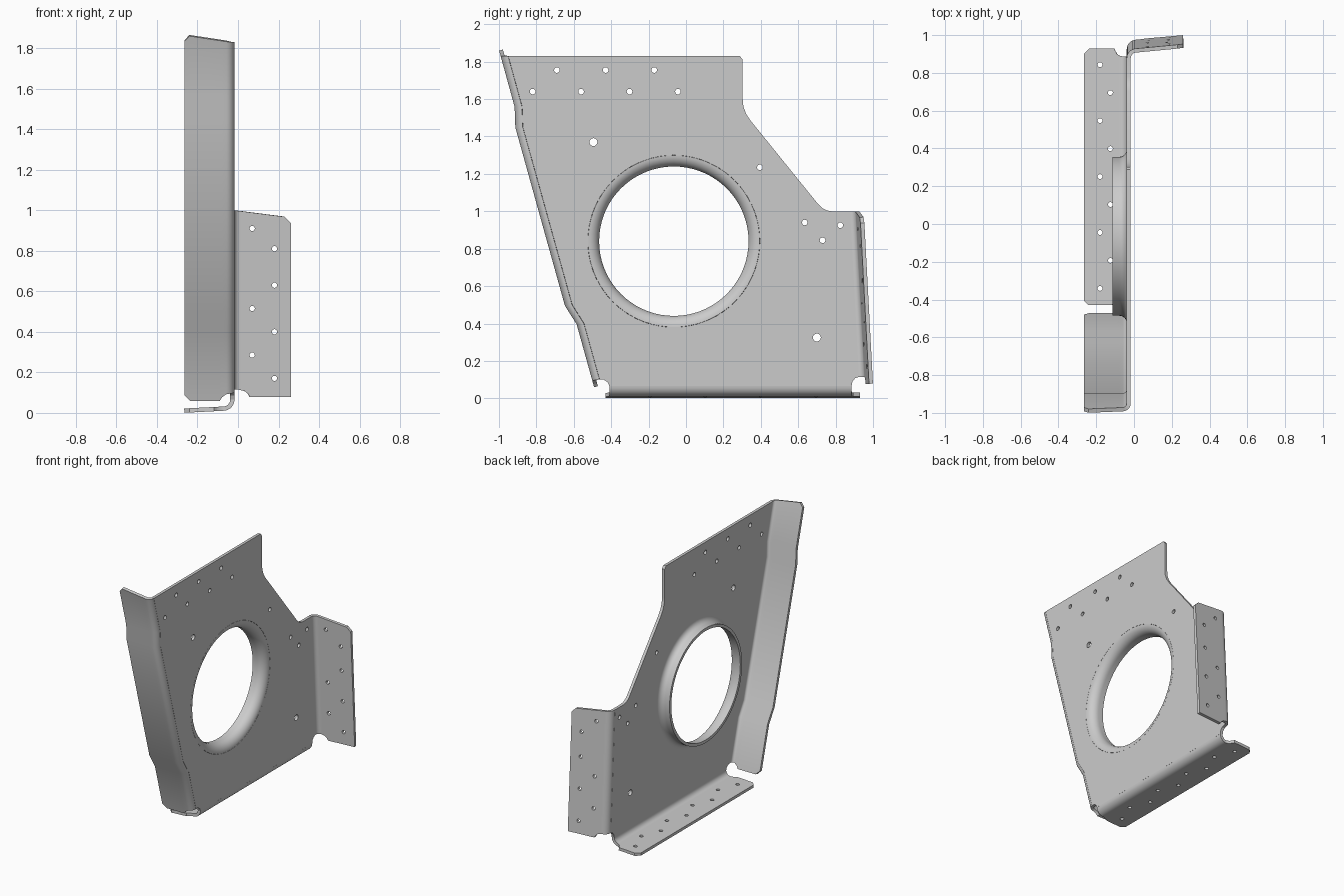
import bpy, bmesh, math
from mathutils import Vector

if "Cube" in bpy.data.objects:
    bpy.data.objects.remove(bpy.data.objects["Cube"])

X0, T = -0.028, 0.021          # mid plane of the web, sheet thickness
HOLE = (-0.065, 0.84)          # centre of the big flanged opening (y, z)


def lerp(table, v):
    """Piecewise linear lookup, table sorted by first value."""
    for (a, p), (b, q) in zip(table, table[1:]):
        if v <= b or (b, q) == table[-1]:
            return p + (q - p) * (v - a) / (b - a)


def circle(cy, cz, r, n=20):
    return [(cy + r * math.cos(2 * math.pi * i / n), cz + r * math.sin(2 * math.pi * i / n))
            for i in range(n)]


def activate(ob):
    bpy.ops.object.select_all(action='DESELECT')
    ob.select_set(True)
    bpy.context.view_layer.objects.active = ob


def finish(ob):
    activate(ob)
    bpy.ops.object.shade_smooth_by_angle(angle=math.radians(30))


def sheet(name, rows, closed=False):
    """Grid of points turned into a sheet of metal."""
    bm = bmesh.new()
    vs = [[bm.verts.new(p) for p in row] for row in rows]
    for a, b in zip(vs, vs[1:]):
        n = len(a)
        for i in range(n if closed else n - 1):
            j = (i + 1) % n
            bm.faces.new((a[i], a[j], b[j], b[i]))
    bmesh.ops.recalc_face_normals(bm, faces=bm.faces)
    me = bpy.data.meshes.new(name)
    bm.to_mesh(me)
    bm.free()
    ob = bpy.data.objects.new(name, me)
    bpy.context.collection.objects.link(ob)
    m = ob.modifiers.new("thickness", 'SOLIDIFY')
    m.thickness, m.offset = T, 0
    m.use_even_offset = True
    activate(ob)
    bpy.ops.object.modifier_apply(modifier=m.name)
    return ob


def flange(name, point, lo, hi, r, sign, opening, mids=()):
    """Bend of radius r, then a flat leg; lo/hi trim the ends along |x - X0|."""
    prof = []
    for k in range(8):
        a = math.pi / 2 * k / 7
        prof.append((r * (1 - math.cos(a)), r * (1 - math.sin(a))))
    tip = hi[-1][0]
    for u in sorted({u for u, _ in lo + hi if u > r + 0.001}):
        prof.append((u, -opening * (u - r) / (tip - r)))
    rows = []
    for u, d in prof:
        cols = [lerp(lo, u), *mids, lerp(hi, u)]
        rows.append([point(X0 + sign * u, s, d) for s in cols])
    return sheet(name, rows)


def drill(ob, centres, axis, r=0.013):
    """Round rivet holes along an axis."""
    bm = bmesh.new()
    rot = Vector((0, 0, 1)).rotation_difference(Vector(axis)).to_matrix().to_4x4()
    for c in centres:
        g = bmesh.ops.create_cone(bm, cap_ends=True, segments=16, radius1=r, radius2=r,
                                  depth=0.2, matrix=rot)
        bmesh.ops.translate(bm, verts=g['verts'], vec=c)
    me = bpy.data.meshes.new("drill")
    bm.to_mesh(me)
    bm.free()
    cut = bpy.data.objects.new("drill", me)
    bpy.context.collection.objects.link(cut)
    cut.hide_render = True
    m = ob.modifiers.new("holes", 'BOOLEAN')
    m.operation, m.solver, m.object = 'DIFFERENCE', 'EXACT', cut
    activate(ob)
    bpy.ops.object.modifier_apply(modifier=m.name)
    bpy.data.objects.remove(cut)


# Edge lines: sloped, joggled front edge and slightly leaning rear edge (z, y)
FRONT = [(0.04, -0.475), (0.40, -0.575), (0.50, -0.638), (1.45, -0.902), (1.56, -0.906), (1.88, -0.994)]
REAR = [(0.08, 0.967), (1.0, 0.918)]
RF, RR, RB = 0.03, 0.04, 0.045  # bend radii

# Web plate with its holes
outline = [(lerp(FRONT, z) + RF, z) for z in (1.83, 1.56, 1.45, 0.50, 0.40, 0.10)]
outline += [(-0.44, 0.10), (-0.418, 0.085), (-0.41, 0.065)]
outline += [(0.885, 0.065), (0.89, 0.09), (0.905, 0.108), (lerp(REAR, 0.115) - RR, 0.115)]
outline += [(lerp(REAR, 1.0) - RR, 1.0), (0.78, 1.0), (0.755, 1.004), (0.73, 1.016), (0.705, 1.04)]
outline += [(0.345, 1.485), (0.322, 1.52), (0.307, 1.56), (0.303, 1.60), (0.303, 1.81), (0.288, 1.83)]
loops = [outline, circle(*HOLE, 0.46, 72)]
small = [(-0.69 + 0.26 * i, 1.755) for i in range(3)] + [(-0.82 + 0.259 * i, 1.64) for i in range(4)]
small += [(0.395, 1.235), (0.635, 0.94), (0.73, 0.845), (0.825, 0.925)]
loops += [circle(y, z, 0.015) for y, z in small]
loops += [circle(y, z, 0.021) for y, z in ((-0.495, 1.37), (0.70, 0.325))]
cu = bpy.data.curves.new("web_plate", 'CURVE')
cu.dimensions, cu.fill_mode, cu.extrude = '2D', 'BOTH', T / 2
for loop in loops:
    sp = cu.splines.new('POLY')
    sp.points.add(len(loop) - 1)
    for p, (y, z) in zip(sp.points, loop):
        p.co = (y, z, 0, 1)
    sp.use_cyclic_u = True
web = bpy.data.objects.new("web_plate", cu)
bpy.context.collection.objects.link(web)
web.location.x = X0
web.rotation_euler = (math.pi / 2, 0, math.pi / 2)
activate(web)
bpy.ops.object.convert(target='MESH')
finish(bpy.context.object)

# Rolled lip of the big opening
prof = [(0.46 - 0.05 * math.sin(a), X0 - 0.05 * (1 - math.cos(a)))
        for a in (math.pi / 2 * k / 8 for k in range(9))] + [(0.41, -0.115)]
finish(sheet("opening_lip", [[(x, y, z) for y, z in circle(*HOLE, r, 72)] for r, x in prof], True))

# Front flange, joggled twice
finish(flange("front_flange", lambda x, s, d: (x, lerp(FRONT, s) + d, s),
              [(0, 0.10), (0.03, 0.095), (0.05, 0.08), (0.062, 0.062), (0.207, 0.062), (0.237, 0.092)],
              [(0, 1.83), (0.212, 1.862), (0.237, 1.835)],
              RF, -1, 0, (0.40, 0.50, 1.45, 1.56)))

# Bottom flange with staggered holes
bottom = flange("bottom_flange", lambda x, s, d: (x, s, 0.021 + d),
                [(0, -0.41), (0.05, -0.41), (0.075, -0.418), (0.09, -0.43), (0.212, -0.43), (0.237, -0.405)],
                [(0, 0.885), (0.04, 0.887), (0.06, 0.898), (0.078, 0.93), (0.207, 0.93), (0.237, 0.90)],
                RB, -1, 0.01)
drill(bottom, [(-0.125 if i % 2 else -0.18, 0.843 - 0.148 * i, 0) for i in range(9)], (0, 0, 1))
finish(bottom)

# Rear flange with staggered holes
rear = flange("rear_flange", lambda x, s, d: (x, lerp(REAR, s) - d, s),
              [(0, 0.115), (0.03, 0.115), (0.06, 0.108), (0.077, 0.094), (0.086, 0.078), (0.288, 0.078)],
              [(0, 1.0), (0.04, 0.996), (0.258, 0.968), (0.288, 0.938)],
              RR, 1, 0.022)
drill(rear, [(x, 0.95, z) for x, z in ((0.07, 0.91), (0.18, 0.81), (0.18, 0.63), (0.07, 0.515),
                                       (0.18, 0.40), (0.07, 0.285), (0.18, 0.17))], (0, 1, 0))
finish(rear)
